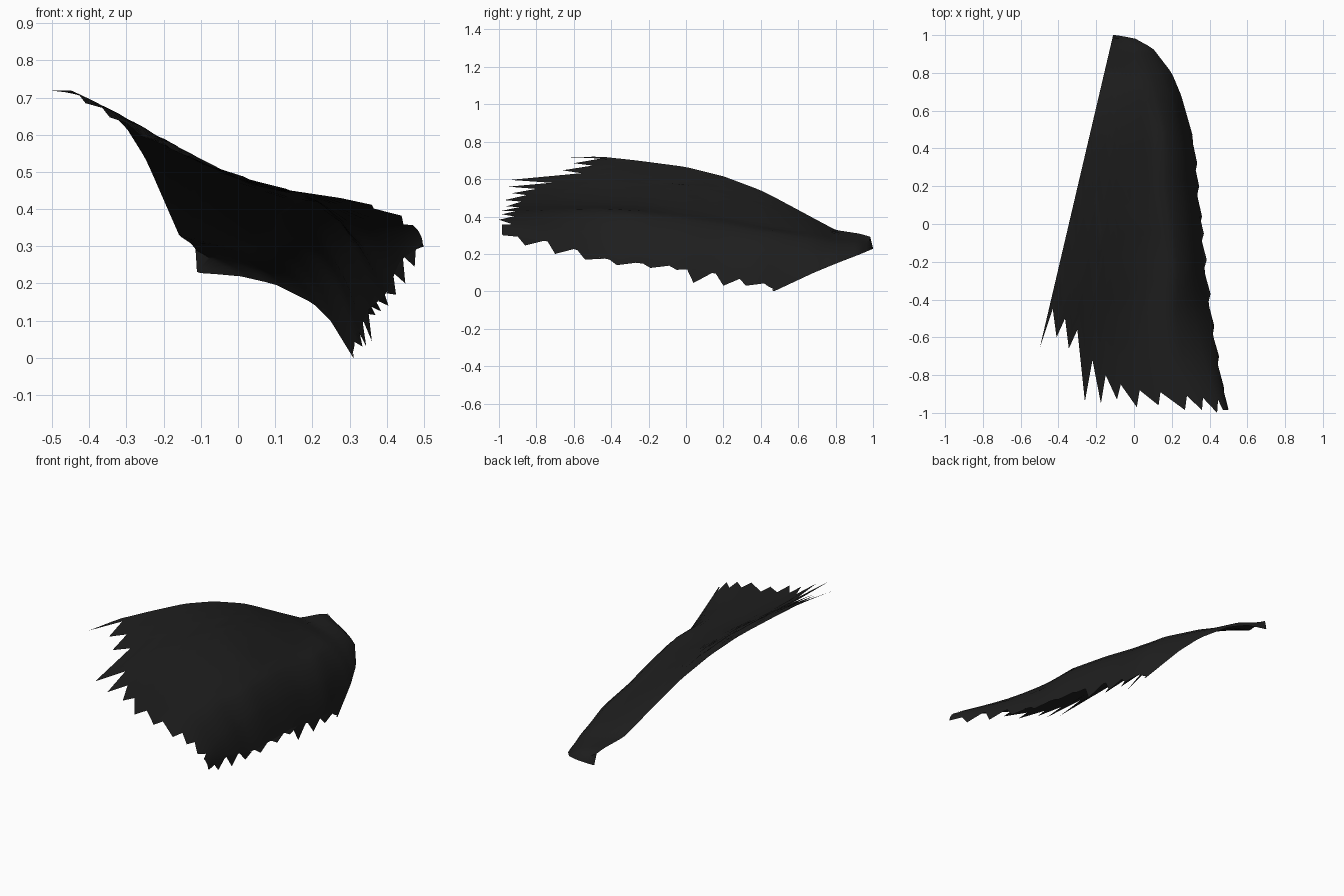
import bpy, bmesh, math
from mathutils import Vector

if "Cube" in bpy.data.objects:
    bpy.data.objects.remove(bpy.data.objects["Cube"])

black = bpy.data.materials.new("soot_black")
black.diffuse_color = (0.0135, 0.0135, 0.0135, 1)
black.use_nodes = True
black.node_tree.nodes["Principled BSDF"].inputs["Base Color"].default_value = black.diffuse_color

# Cross-sections along the length:
# y, top-edge z, shoulder x z, fold control x z, low-edge x z, sag of the upper span
SECTIONS = [
    (1.00, .232, -.107, .230, -.105, .229, -.10, .228, 0),
    (.985, .292, -.06, .255, -.03, .240, 0.0, .221, 0),
    (.93, .308, 0.0, .264, .07, .238, .10, .198, 0),
    (.80, .328, .03, .277, .14, .248, .20, .148, 0),
    (.68, .392, .06, .307, .20, .267, .25, .098, 0),
    (.47, .505, .10, .332, .25, .34, .31, .0, 0),
    (.40, .540, .10, .347, .262, .325, .315, .06, 0),
    (.20, .615, .10, .387, .255, .362, .332, .085, 0),
    (.00, .665, .14, .410, .265, .392, .35, .13, -.005),
    (-.25, .698, .17, .432, .29, .42, .375, .15, -.024),
    (-.45, .720, .17, .445, .295, .39, .40, .175, -.041),
    (-.70, .718, .20, .44, .372, .37, .435, .26, -.036),
    (-1.0, .720, .30, .428, .50, .385, .50, .31, -.034),
]

# Feather tips and notches along the front edge (x, y), left to right
FRONT = [(-.5, -.655), (-.43, -.45), (-.41, -.6), (-.365, -.5), (-.345, -.66),
         (-.3, -.56), (-.26, -.94), (-.22, -.72), (-.175, -.95), (-.15, -.8),
         (-.09, -.93), (-.07, -.85), (.015, -.97), (.03, -.88), (.13, -.96),
         (.14, -.89), (.27, -.985), (.28, -.91), (.36, -.985), (.365, -.92),
         (.44, -1.0), (.445, -.93)]

# Feather tips along the low right edge
SIDE_TIPS = [(.31, .47, 0), (.335, .32, .03), (.345, .2, .03), (.36, .04, .045),
             (.37, -.05, .115), (.385, -.19, .125), (.405, -.37, .14),
             (.425, -.54, .17), (.45, -.7, .2), (.475, -.86, .245), (.5, -.98, .3)]


def section(y):
    for a, b in zip(SECTIONS, SECTIONS[1:]):
        if y >= b[0]:
            f = (a[0] - y) / (a[0] - b[0])
            return [p + (q - p) * f for p, q in zip(a[1:], b[1:])]
    return list(SECTIONS[-1][1:])


def point(s, y):
    """s 0..1 runs from the top edge to the shoulder, 1..2 curls down to the low edge"""
    lz, sx, sz, kx, kz, rx, rz, sag = section(y)
    if s <= 1:
        lx = -.345 + .2345 * y
        z = lz + (sz - lz) * s + 6.75 * sag * s * s * (1 - s)
        return Vector((lx + (sx - lx) * s, y, z))
    f = s - 1
    a, b, c = (1 - f) ** 2, 2 * f * (1 - f), f * f
    return Vector((a * sx + b * kx + c * rx, y, a * sz + b * kz + c * rz))


def find_s(x, y):
    lo, hi = 0, 2
    for _ in range(40):
        mid = (lo + hi) / 2
        if point(mid, y).x < x:
            lo = mid
        else:
            hi = mid
    return lo


def make_object(name, bm):
    mesh = bpy.data.meshes.new(name)
    bm.to_mesh(mesh)
    bm.free()
    mesh.materials.append(black)
    ob = bpy.data.objects.new(name, mesh)
    bpy.context.collection.objects.link(ob)
    bpy.context.view_layer.objects.active = ob
    ob.select_set(True)
    bpy.ops.object.shade_smooth_by_angle(angle=math.radians(40))
    ob.select_set(False)


# Main sheet: one column of points per tip or notch, fanning out from the rear corner
columns = [(find_s(x, y), y) for x, y in FRONT]
last = columns[-1][0]
columns += [(last + (2 - last) * i / 8, -.985) for i in range(1, 9)]
ROWS = 44
bm = bmesh.new()
grid = [[bm.verts.new(point(s, 1 - (1 - end) * (i / ROWS) ** 1.5)) for i in range(ROWS + 1)]
        for s, end in columns]
for a, b in zip(grid, grid[1:]):
    for i in range(ROWS):
        bm.faces.new((a[i], a[i + 1], b[i + 1], b[i]))
bmesh.ops.remove_doubles(bm, verts=bm.verts, dist=.0003)
make_object("wing_sheet", bm)

# Pointed feather ends along the low edge
bm = bmesh.new()
for tip in SIDE_TIPS:
    top, low = tip[1] + .1, max(-.985, tip[1] - .04)
    base = [bm.verts.new(point(2, top + (low - top) * i / 5)) for i in range(6)]
    end = bm.verts.new(tip)
    for p, q in zip(base, base[1:]):
        bm.faces.new((p, end, q))
make_object("side_feather_tips", bm)
